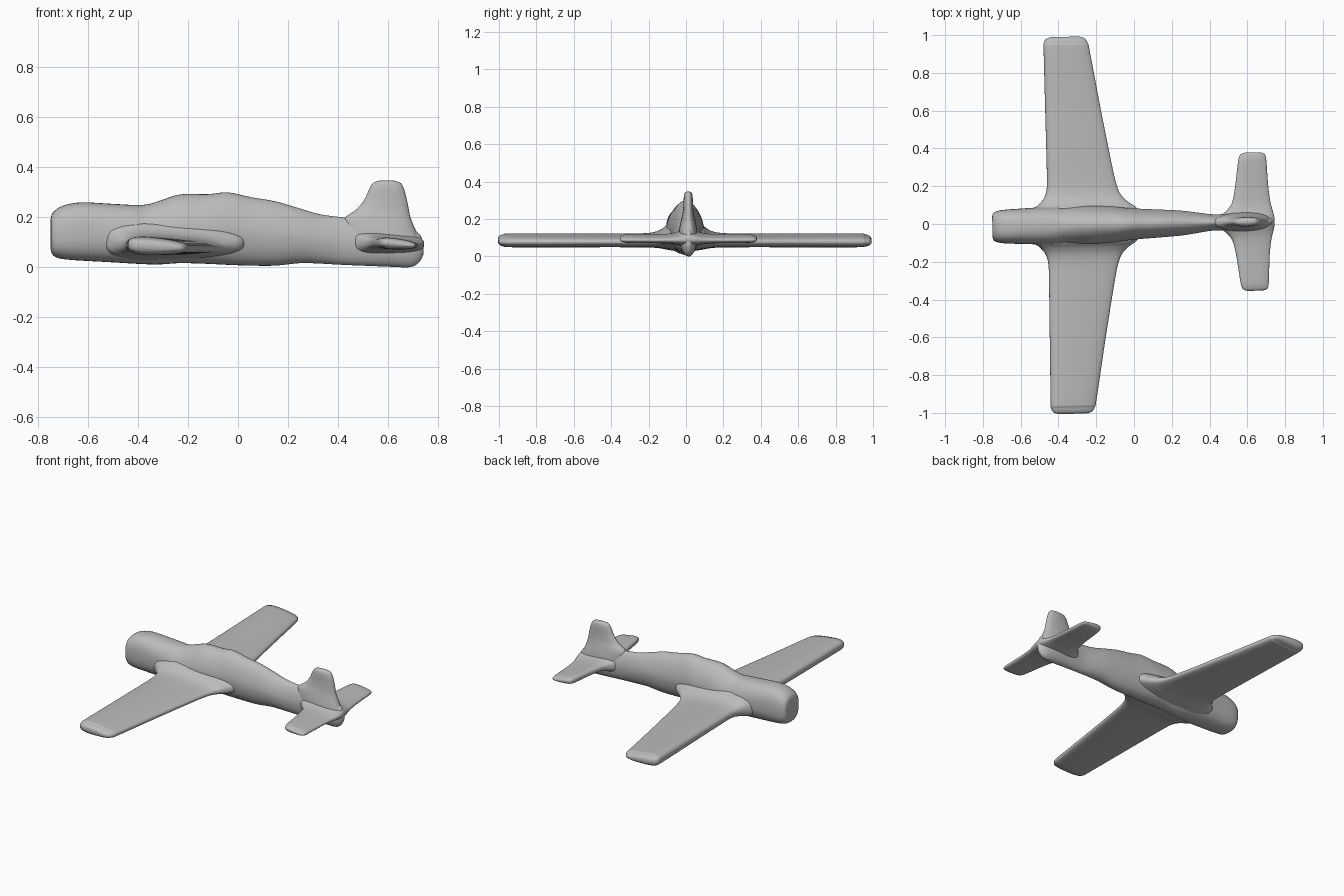
import bpy, bmesh, math
from mathutils import Vector, Matrix

grey = bpy.data.materials.new("plain grey")
grey.diffuse_color = (0.5, 0.5, 0.5, 1)
YAW = Matrix.Rotation(0.02, 4, 'Z')   # slight turn of the whole aircraft


def refine(rows, steps=4):
    """Catmull-Rom interpolation of a list of station tuples."""
    out = []
    for i in range(len(rows) - 1):
        p = [rows[max(i - 1, 0)], rows[i], rows[i + 1], rows[min(i + 2, len(rows) - 1)]]
        for s in range(steps):
            t = s / steps
            out.append([0.5 * (2 * b + (c - a) * t + (2 * a - 5 * b + 4 * c - d) * t * t
                               + (3 * b - a - 3 * c + d) * t ** 3) for a, b, c, d in zip(*p)])
    out.append(list(rows[-1]))
    return out


def power(v, n):
    return math.copysign(abs(v) ** (2 / n), v)


def loft(name, stations, place, n=40):
    """Skin rings of rounded sections; place(station, angle) gives each point."""
    bm = bmesh.new()
    rings = [[bm.verts.new(place(s, 2 * math.pi * k / n)) for k in range(n)]
             for s in refine(stations)]
    for a, b in zip(rings, rings[1:]):
        for k in range(n):
            bm.faces.new((a[k], a[(k + 1) % n], b[(k + 1) % n], b[k]))
    bm.faces.new(rings[0])
    bm.faces.new(rings[-1])
    bmesh.ops.recalc_face_normals(bm, faces=bm.faces)
    bm.transform(YAW)
    mesh = bpy.data.meshes.new(name)
    bm.to_mesh(mesh)
    bm.free()
    mesh.materials.append(grey)
    obj = bpy.data.objects.new(name, mesh)
    bpy.context.collection.objects.link(obj)
    bpy.context.view_layer.objects.active = obj
    obj.select_set(True)
    bpy.ops.object.shade_smooth_by_angle(angle=math.radians(60))
    obj.select_set(False)


# Fuselage: x, bottom, top, half width, squareness
def body_point(s, a):
    x, lo, hi, w, n = s
    u, v = power(math.cos(a), n), power(math.sin(a), n)
    egg = 1 - 0.15 * max(v, 0) if x > -0.4 else 1
    return Vector((x, w * u * egg, (lo + hi) / 2 + v * (hi - lo) / 2))


loft("fuselage", [
    (-0.750, 0.075, 0.195, 0.055, 2.6), (-0.742, 0.05, 0.218, 0.074, 2.6),
    (-0.715, 0.036, 0.24, 0.085, 2.6), (-0.67, 0.03, 0.255, 0.09, 2.6),
    (-0.61, 0.026, 0.26, 0.093, 2.5), (-0.50, 0.02, 0.254, 0.098, 2.3),
    (-0.38, 0.013, 0.25, 0.1, 2.1), (-0.31, 0.012, 0.268, 0.1, 2),
    (-0.23, 0.017, 0.292, 0.1, 2), (-0.12, 0.014, 0.293, 0.095, 2),
    (-0.04, 0.01, 0.30, 0.086, 2), (0.05, 0.007, 0.281, 0.079, 2),
    (0.15, 0.007, 0.264, 0.073, 2), (0.25, 0.017, 0.235, 0.066, 2),
    (0.33, 0.015, 0.212, 0.055, 2), (0.42, 0.01, 0.2, 0.043, 2),
    (0.52, 0.006, 0.19, 0.044, 2), (0.62, 0.002, 0.175, 0.045, 2),
    (0.69, 0.001, 0.155, 0.036, 2), (0.725, 0.02, 0.135, 0.024, 2),
    (0.742, 0.05, 0.1, 0.01, 2)], body_point)


# Wing and tailplane: span, leading x, trailing x, bottom, top
def wing_point(s, a):
    y, x0, x1, lo, hi = s
    u, v = power(math.cos(a), 2.8), power(math.sin(a), 2.8)
    thin = 1 - 0.2 * (u + 1)
    return Vector(((x0 + x1) / 2 + u * (x1 - x0) / 2, y,
                   (lo + hi) / 2 - 0.006 * (u + 1) + v * thin * (hi - lo) / 2))


def both_sides(half):
    return [(-r[0], *r[1:]) for r in reversed(half)] + half[1:]


loft("wing", both_sides([
    (0, -0.57, 0.05, 0.015, 0.205), (0.08, -0.54, 0.02, 0.025, 0.195),
    (0.115, -0.50, -0.025, 0.035, 0.165), (0.15, -0.472, -0.062, 0.042, 0.145),
    (0.20, -0.458, -0.085, 0.046, 0.135), (0.30, -0.456, -0.108, 0.047, 0.132),
    (0.60, -0.458, -0.162, 0.047, 0.132), (0.92, -0.460, -0.216, 0.047, 0.132),
    (0.965, -0.459, -0.227, 0.051, 0.128), (0.988, -0.447, -0.242, 0.06, 0.119),
    (0.998, -0.42, -0.27, 0.075, 0.105)]), wing_point)

loft("tailplane", both_sides([
    (0, 0.44, 0.745, 0.04, 0.17), (0.03, 0.455, 0.742, 0.05, 0.155),
    (0.06, 0.49, 0.735, 0.06, 0.14), (0.10, 0.52, 0.725, 0.068, 0.13),
    (0.18, 0.538, 0.715, 0.072, 0.126), (0.31, 0.556, 0.708, 0.073, 0.126),
    (0.345, 0.564, 0.704, 0.077, 0.122), (0.36, 0.575, 0.695, 0.084, 0.115),
    (0.366, 0.595, 0.675, 0.093, 0.106)]), wing_point)


# Fin: height, leading x, trailing x, half thickness
def fin_point(s, a):
    z, x0, x1, w = s
    u, v = power(math.cos(a), 2.3), power(math.sin(a), 2.3)
    return Vector(((x0 + x1) / 2 + u * (x1 - x0) / 2, w * v, z))


loft("fin", [
    (0.08, 0.44, 0.742, 0.05), (0.14, 0.43, 0.715, 0.048), (0.195, 0.425, 0.692, 0.038),
    (0.23, 0.472, 0.684, 0.03), (0.27, 0.505, 0.676, 0.026), (0.315, 0.526, 0.664, 0.024),
    (0.338, 0.541, 0.65, 0.019), (0.347, 0.565, 0.625, 0.008)], fin_point)
